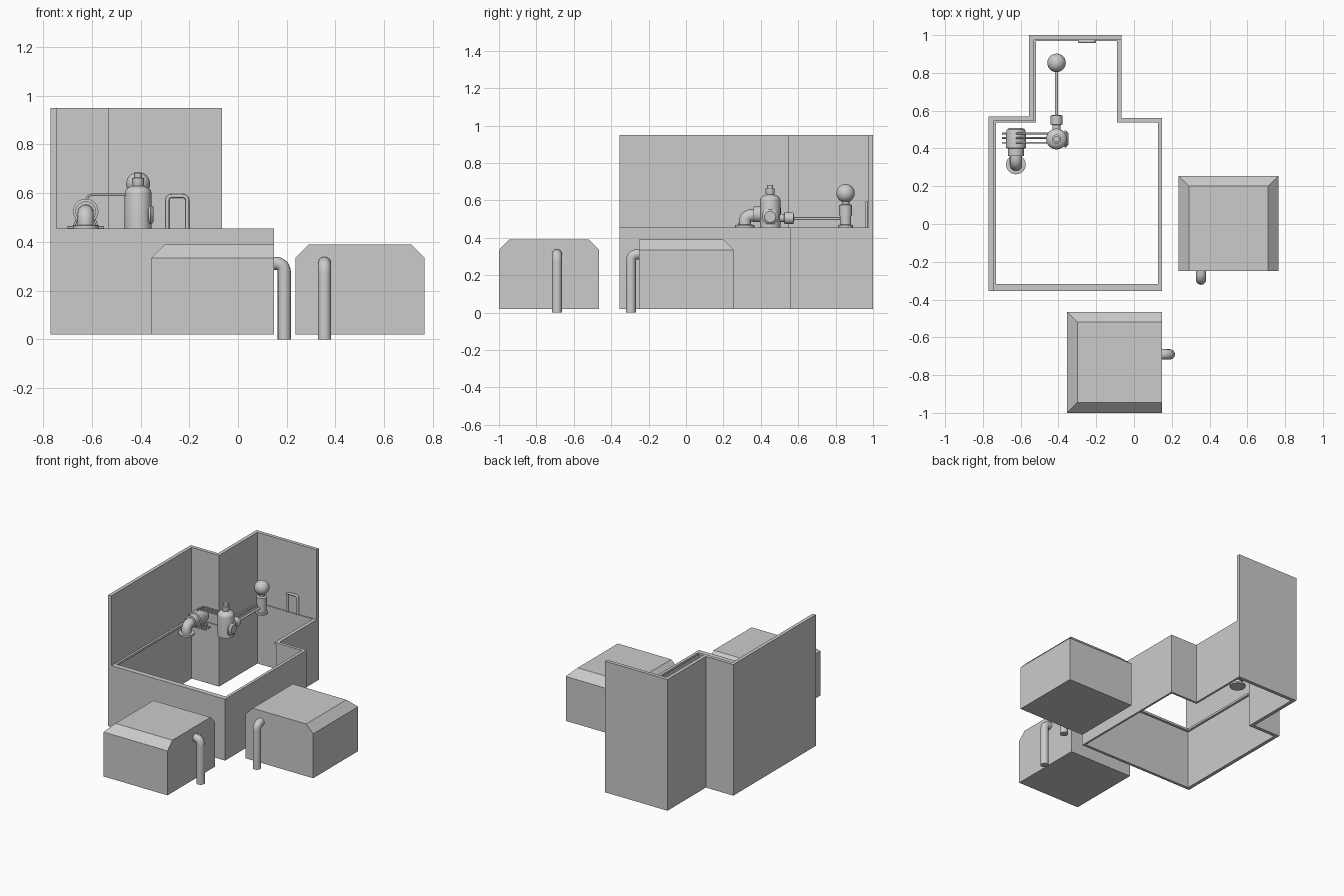
import bpy, bmesh, math
from mathutils import Vector

if "Cube" in bpy.data.objects:
    bpy.data.objects.remove(bpy.data.objects["Cube"])


def mesh_object(name, bm, smooth=False):
    bmesh.ops.recalc_face_normals(bm, faces=bm.faces[:])
    me = bpy.data.meshes.new(name)
    bm.to_mesh(me)
    bm.free()
    ob = bpy.data.objects.new(name, me)
    bpy.context.collection.objects.link(ob)
    if smooth:
        bpy.ops.object.select_all(action='DESELECT')
        ob.select_set(True)
        bpy.context.view_layer.objects.active = ob
        bpy.ops.object.shade_smooth_by_angle(angle=math.radians(35))
    return ob


def band(name, outer, inner, z0, z1, closed=True):
    """Wall between two matching plan outlines."""
    bm = bmesh.new()
    rings = [[bm.verts.new((x, y, z)) for x, y in line]
             for line, z in ((outer, z0), (outer, z1), (inner, z1), (inner, z0))]
    n = len(outer)
    for i in range(n if closed else n - 1):
        j = (i + 1) % n
        for a in range(4):
            r, s = rings[a], rings[(a + 1) % 4]
            bm.faces.new((r[i], r[j], s[j], s[i]))
    if not closed:
        for i in (0, n - 1):
            bm.faces.new([r[i] for r in rings])
    return mesh_object(name, bm)


def lathe(name, origin, profile, axis=(0, 0, 1), sides=32):
    """Revolve (radius, height) pairs around an axis."""
    bm = bmesh.new()
    q = Vector((0, 0, 1)).rotation_difference(Vector(axis))
    rings = []
    for r, h in profile:
        rings.append([bm.verts.new(Vector(origin) + q @ Vector(
            (r * math.cos(2 * math.pi * k / sides), r * math.sin(2 * math.pi * k / sides), h)))
            for k in range(sides)])
    for a, b in zip(rings, rings[1:]):
        for k in range(sides):
            m = (k + 1) % sides
            bm.faces.new((a[k], a[m], b[m], b[k]))
    bm.faces.new(rings[0])
    bm.faces.new(rings[-1])
    return mesh_object(name, bm, True)


def tube(name, pts, radius, bend=0.0, res=4):
    """Round pipe through points, with rounded corners."""
    pts = [Vector(p) for p in pts]
    path = [pts[0]]
    for a, b, c in zip(pts, pts[1:], pts[2:]):
        p, q = b + (a - b).normalized() * bend, b + (c - b).normalized() * bend
        path += [p.lerp(b, t).lerp(b.lerp(q, t), t) for t in [i / 8 for i in range(9)]]
    path.append(pts[-1])
    cu = bpy.data.curves.new(name, 'CURVE')
    cu.dimensions = '3D'
    cu.bevel_depth, cu.bevel_resolution, cu.use_fill_caps = radius, res, True
    sp = cu.splines.new('POLY')
    sp.points.add(len(path) - 1)
    for pt, v in zip(sp.points, path):
        pt.co = (*v, 1)
    sp.use_smooth = True
    ob = bpy.data.objects.new(name, cu)
    bpy.context.collection.objects.link(ob)
    return ob


def hood(name, lo, hi, flat):
    """Box with sloped top edges on every side except the flat one."""
    inset = {s: 0 if s == flat else 0.055 for s in ('-x', '+x', '-y', '+y')}
    bm = bmesh.new()
    rings = []
    for z, k in ((0.02, 0), (0.335, 0), (0.39, 1)):
        x0, x1 = lo[0] + k * inset['-x'], hi[0] - k * inset['+x']
        y0, y1 = lo[1] + k * inset['-y'], hi[1] - k * inset['+y']
        rings.append([bm.verts.new((x, y, z)) for x, y in ((x0, y0), (x1, y0), (x1, y1), (x0, y1))])
    for a, b in zip(rings, rings[1:]):
        for i in range(4):
            j = (i + 1) % 4
            bm.faces.new((a[i], a[j], b[j], b[i]))
    bm.faces.new(rings[0])
    bm.faces.new(rings[-1])
    return mesh_object(name, bm)


# Enclosure: tall sides at left and back, low sides at front and right
outer = [(-.77, -.355), (.147, -.355), (.147, .56), (-.065, .56),
         (-.065, 1), (-.555, 1), (-.555, .57), (-.77, .57)]
inner = [(-.745, -.335), (.133, -.335), (.133, .545), (-.08, .545),
         (-.08, .975), (-.53, .975), (-.53, .545), (-.745, .545)]
lip = [(-.73, -.318), (.126, -.318), (.126, .538), (-.09, .538),
       (-.09, .968), (-.52, .968), (-.52, .538), (-.73, .538)]
band("low_wall", outer, inner, .02, .455)
band("rim_ledge", inner, lip, .44, .455)
band("tall_wall", outer[4:] + outer[:1], [(-.065, .975)] + inner[5:] + [(-.745, -.355)],
     .455, .95, closed=False)

# Two housings with drain pipes
hood("front_housing", (-.355, -1), (.147, -.465), '+x')
hood("side_housing", (.235, -.25), (.765, .255), '-y')
tube("front_drain_pipe", [(.13, -.69, .312), (.19, -.69, .312), (.19, -.69, 0)], .027, .04, 6)
tube("side_drain_pipe", [(.355, -.23, .312), (.355, -.295, .312), (.355, -.295, 0)], .027, .04, 6)

# Filter canister with domed top and cap
dome = [(.055 * math.cos(a), .60 + .033 * math.sin(a)) for a in (0, .25, .5, .75, 1.0, 1.15)]
lathe("filter_canister", (-.41, .45, 0), [(.055, .455)] + dome +
      [(.024, .635), (.024, .662), (.016, .664), (.016, .682)])
lathe("canister_dial", (-.41, .45, .512), [(.03, 0), (.03, .04), (.045, .042), (.045, .05), (.03, .063)], (1, 0, 0))
lathe("canister_outlet", (-.41, .45, .505), [(.022, 0), (.022, .075), (.031, .076), (.031, .125), (.012, .127)], (0, 1, 0))
tube("link_pipe", [(-.41, .57, .502), (-.41, .84, .502)], .008)

# Ball-topped post
lathe("ball_post", (-.41, .853, 0), [(.04, .455), (.04, .468), (.03, .47), (.03, .515),
                                     (.034, .517), (.034, .575), (.02, .58), (.02, .60)])
lathe("ball", (-.41, .853, .638), [(max(.0005, .049 * math.sin(math.pi * i / 16)),
                                    -.049 * math.cos(math.pi * i / 16)) for i in range(17)])

# Pump with elbow inlet
lathe("pump_body", (-.625, 0, .525), [(.042, .36), (.042, .40), (.052, .402), (.052, .485),
                                      (.048, .50), (.035, .508)], (0, 1, 0))
tube("pump_elbow", [(-.625, .37, .52), (-.625, .315, .52), (-.625, .315, .46)], .033, .04, 6)
lathe("pump_flange", (-.625, .315, 0), [(.052, .455), (.052, .468), (.036, .47)])

# Three feet and three feed lines
for i, y in enumerate((.43, .455, .48)):
    tube(f"pump_foot_{i}", [(-.70, y, .46), (-.55, y, .46)], .005, res=2)
    for s in (-1, 1):
        tube(f"foot_strut_{i}_{s}", [(-.625 + s * .05, y, .46), (-.625 + s * .035, y, .495)], .005, res=2)
    tube(f"feed_line_{i}", [(-.625, y, .565), (-.615, y, .593), (-.42, y, .593)], .005, .015, 2)

# Grab rail on the back wall
tube("grab_rail", [(-.29, .966, .455), (-.29, .966, .588), (-.208, .966, .588), (-.208, .966, .455)],
     .008, .02, 3)
